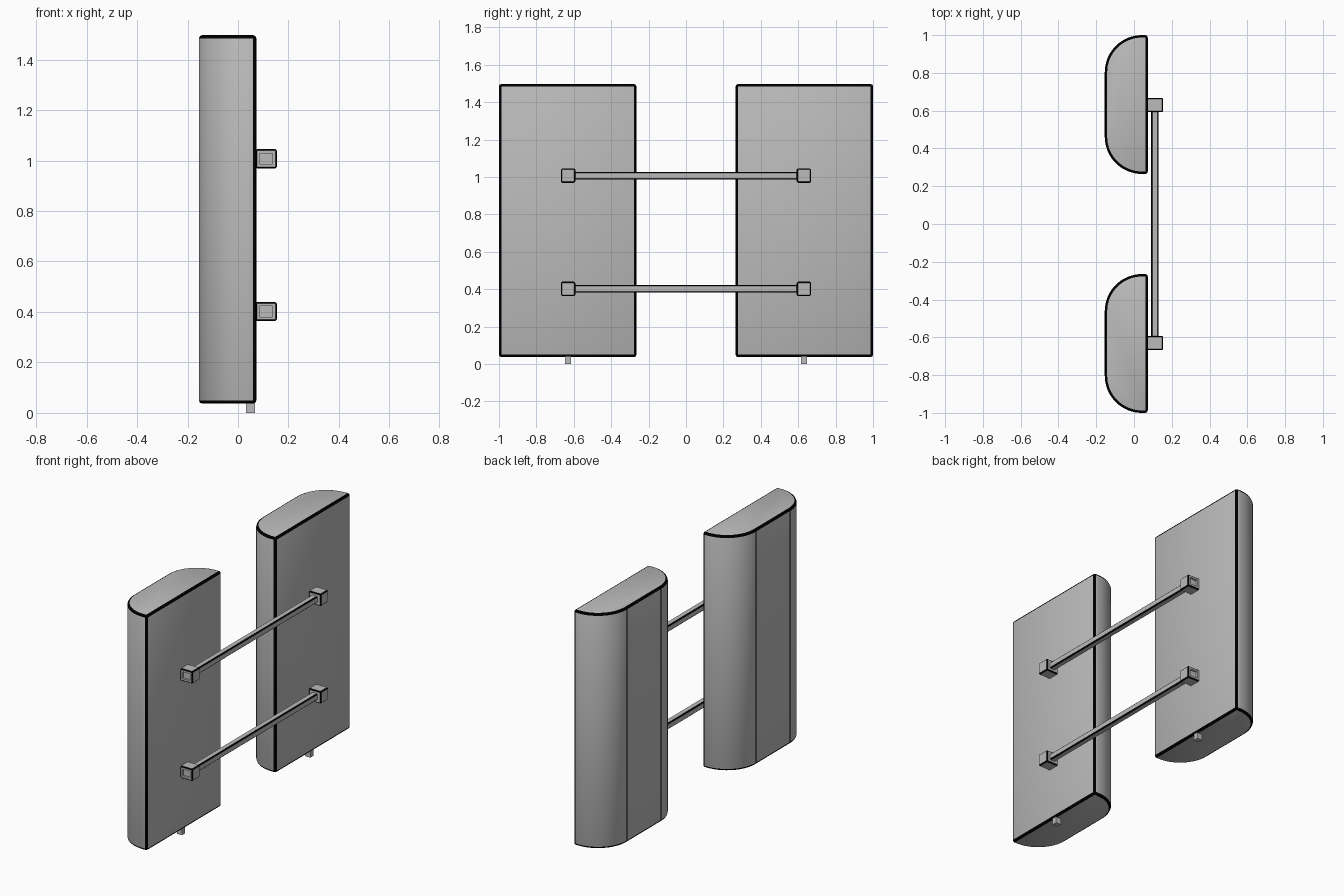
import bpy, bmesh, math
from mathutils import Vector

if "Cube" in bpy.data.objects:
    bpy.data.objects.remove(bpy.data.objects["Cube"])


def flat_colour(name, value):
    mat = bpy.data.materials.new(name)
    mat.diffuse_color = (value, value, value, 1)
    mat.use_nodes = True
    mat.node_tree.nodes["Principled BSDF"].inputs["Base Color"].default_value = mat.diffuse_color
    return mat


grey = flat_colour("plain_grey", 0.5)
black = flat_colour("black_piping", 0.0)


def black_edges(bm, width, segments=1):
    """Round every sharp edge and colour the rounding black."""
    bmesh.ops.recalc_face_normals(bm, faces=bm.faces)
    sharp = [e for e in bm.edges if e.calc_face_angle(0) > math.radians(40)]
    bmesh.ops.bevel(bm, geom=sharp, offset=width, segments=segments, profile=0.5,
                    affect='EDGES', clamp_overlap=True, material=1)


def finish(name, bm):
    bmesh.ops.recalc_face_normals(bm, faces=bm.faces)
    mesh = bpy.data.meshes.new(name)
    bm.to_mesh(mesh)
    bm.free()
    mesh.materials.append(grey)
    mesh.materials.append(black)
    ob = bpy.data.objects.new(name, mesh)
    bpy.context.collection.objects.link(ob)
    bpy.context.view_layer.objects.active = ob
    ob.select_set(True)
    bpy.ops.object.shade_smooth_by_angle(angle=math.radians(30))
    ob.select_set(False)


def box_mesh(x0, x1, y0, y1, z0, z1):
    bm = bmesh.new()
    bmesh.ops.create_cube(bm, size=1)
    for v in bm.verts:
        v.co = Vector(((x0 + x1) / 2 + v.co.x * (x1 - x0),
                       (y0 + y1) / 2 + v.co.y * (y1 - y0),
                       (z0 + z1) / 2 + v.co.z * (z1 - z0)))
    return bm


BACK, FRONT, R, STEPS = 0.073, -0.155, 0.197, 16
INNER, OUTER, Z0, Z1 = 0.265, 1.0, 0.037, 1.497
SEAM = 0.008

for side, label in ((-1, "front"), (1, "rear")):
    # Upright cushion: flat mounting face and two rounded long edges
    profile = [(BACK, INNER)]
    for cy, start in ((INNER + R, 270), (OUTER - R, 180)):
        if start == 180:
            profile.append((FRONT, cy - SEAM))
        for i in range(STEPS + 1):
            a = math.radians(start - 90 * i / STEPS)
            profile.append((FRONT + R + R * math.cos(a), cy + R * math.sin(a)))
        if start == 270:
            profile.append((FRONT, cy + SEAM))
    profile.append((BACK, OUTER))
    bm = bmesh.new()
    face = bm.faces.new([bm.verts.new((x, side * y, Z0)) for x, y in profile])
    ext = bmesh.ops.extrude_face_region(bm, geom=[face])
    for v in ext["geom"]:
        if isinstance(v, bmesh.types.BMVert):
            v.co.z = Z1
    # Narrow black seams where the rounded edges meet the flat front
    for f in bm.faces:
        c = f.calc_center_median()
        on_front = abs(c.x - FRONT) < 0.0005
        width = max(v.co.y for v in f.verts) - min(v.co.y for v in f.verts)
        if on_front and width < SEAM * 1.5:
            f.material_index = 1
    black_edges(bm, 0.013, 2)
    finish(label + "_cushion", bm)

    # Small peg under the cushion
    y = side * 0.63
    finish(label + "_foot_peg", box_mesh(0.032, 0.067, y - 0.016, y + 0.016, 0, 0.05))

    # Bar brackets with black edges and a small square socket in the outer end
    for z, level in ((0.402, "lower"), (1.007, "upper")):
        bm = box_mesh(0.069, 0.154, y - 0.038, y + 0.038, z - 0.038, z + 0.038)
        black_edges(bm, 0.006)
        bm.normal_update()
        end = max(bm.faces, key=lambda f: f.normal.y * side)
        bmesh.ops.inset_region(bm, faces=[end], thickness=0.015)
        bmesh.ops.inset_region(bm, faces=[end], thickness=0.0005)
        bmesh.ops.translate(bm, verts=list(end.verts), vec=(0, -side * 0.012, 0))
        finish(f"{label}_{level}_bracket", bm)

# Square bars with black edges joining the two cushions
for z, level in ((0.402, "lower"), (1.007, "upper")):
    bm = box_mesh(0.091, 0.131, -0.6, 0.6, z - 0.02, z + 0.02)
    black_edges(bm, 0.006)
    finish(level + "_cross_bar", bm)
